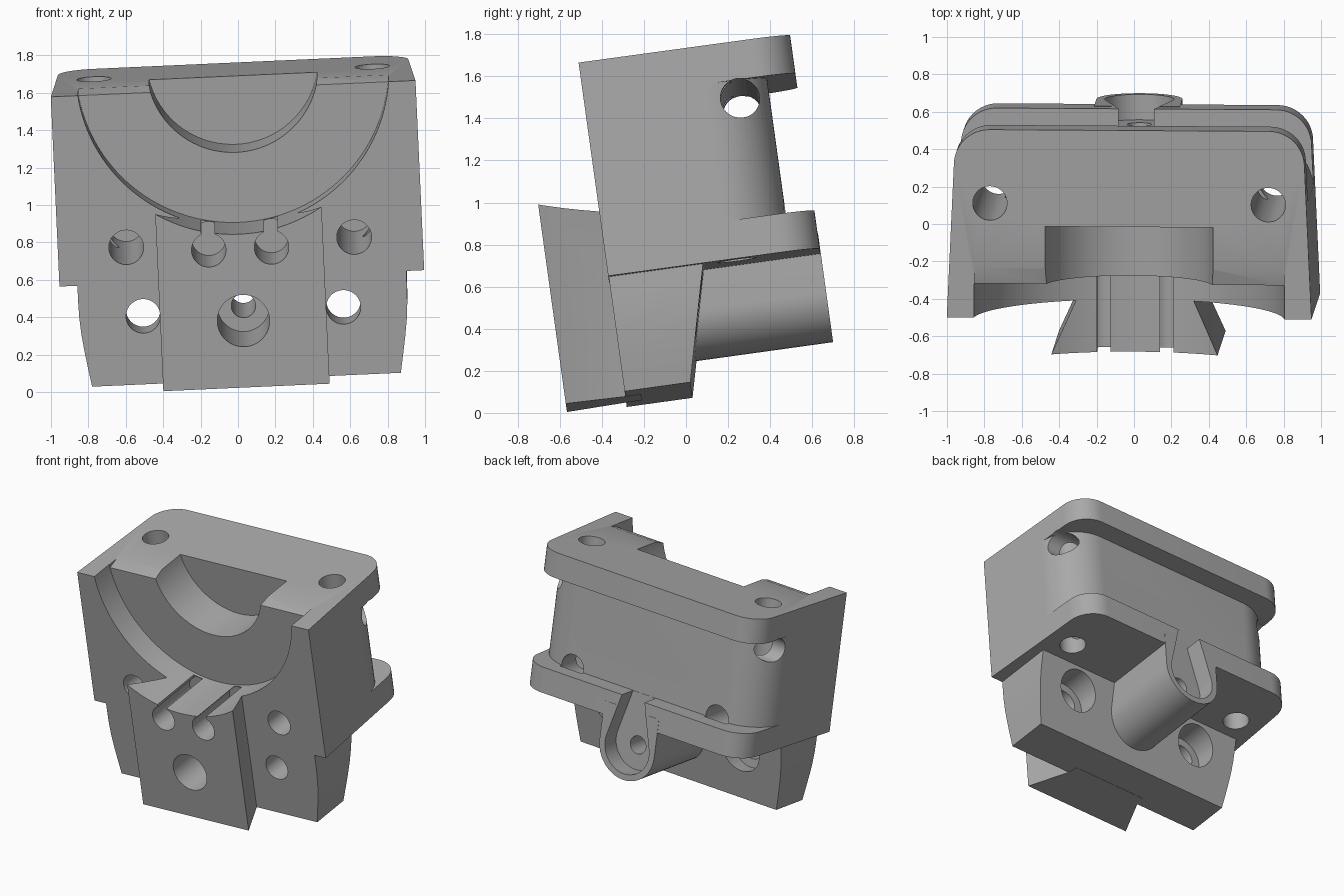
import bpy, bmesh
from math import sin, cos, pi, radians
from mathutils import Matrix

cube = bpy.data.objects.get("Cube")
if cube:
    bpy.data.objects.remove(cube, do_unlink=True)

grey = bpy.data.materials.new("plain grey")
grey.use_nodes = True
grey.diffuse_color = (0.4, 0.4, 0.4, 1)
grey.node_tree.nodes["Principled BSDF"].inputs["Base Color"].default_value = (0.4, 0.4, 0.4, 1)

PLACE = {"x": lambda p, t: (t, p[0], p[1]),
         "y": lambda p, t: (p[0], t, p[1]),
         "z": lambda p, t: (p[0], p[1], t)}


def prism(name, points, axis, start, end):
    """Extrude a flat outline along an axis."""
    bm = bmesh.new()
    rings = [[bm.verts.new(PLACE[axis](p, t)) for p in points] for t in (start, end)]
    n = len(points)
    bm.faces.new(rings[0])
    bm.faces.new(rings[1])
    for i in range(n):
        j = (i + 1) % n
        bm.faces.new((rings[0][i], rings[0][j], rings[1][j], rings[1][i]))
    bmesh.ops.recalc_face_normals(bm, faces=bm.faces)
    mesh = bpy.data.meshes.new(name)
    bm.to_mesh(mesh)
    bm.free()
    mesh.materials.append(grey)
    ob = bpy.data.objects.new(name, mesh)
    bpy.context.collection.objects.link(ob)
    return ob


def arc(cx, cy, r, a0, a1, n):
    angles = [radians(a0 + (a1 - a0) * i / n) for i in range(n + 1)]
    return [(cx + r * cos(a), cy + r * sin(a)) for a in angles]


def rod(name, cx, cy, r, axis, start, end, n=48):
    return prism(name, arc(cx, cy, r, 0, 360, n)[:-1], axis, start, end)


def mirrored(half):
    """Close a right-hand half outline with its mirror image."""
    return half + [(-x, y) for x, y in reversed(half)]


FRONT, BACK, CORE, FLOOR = -0.277, 0.737, 0.6, -0.097
LOW, TOP, BASE, LIP = 0.65, 1.675, 0.1, 0.183
AXIS = 1.764           # height of the round recess centre
BOSS = 0.465           # height of the screw boss centre


def side(y):
    """Half width of the tapered body."""
    return 0.976 - 0.046 * (y - FRONT)


# Main body with rounded back corners
r = 0.19
y = BACK - r
body = prism("clamp_body", mirrored([(side(FRONT), FRONT)] + arc(side(y) - r, y, r, 0, 90, 12)),
             "z", LOW, TOP)

# Dovetail rail on the front
rail = prism("dovetail_rail", mirrored([(0.445, -0.56), (0.315, FRONT), (0.3, -0.2)]), "z", BASE, 1.2)

# Lower block: rounded flanks and a sloping back
flank = [(0.826, BASE + 0.002), (0.843, 0.2), (0.859, 0.3), (0.871, 0.39), (0.878, 0.48), (0.88, 0.56), (0.88, 0.7)]
block = prism("lower_block", mirrored(flank), "y", FRONT + 0.002, 0.3)
for v in block.data.vertices:
    if v.co.y > 0:
        v.co.y = 0.04 + 0.25 * (v.co.z - BASE)

# Screw boss under the lower flange
boss = prism("screw_boss", arc(0, BOSS, 0.23, 180, 360, 24) + [(0.23, 0.75), (-0.23, 0.75)],
             "y", -0.05, BACK + 0.002)

cutters = []


def cut(ob):
    cutters.append(ob)


# Waist between the two flanges
r = 0.3
y = CORE - r
cut(prism("waist_cut", mirrored([(1.3, 1.2), (1.3, y)] + arc(side(y) - r, y, r, 0, 90, 16)),
          "z", LOW + LIP, TOP - LIP))

# Round recess, inner half-round pocket and the slope above the recess floor
cut(rod("recess_cut", 0, AXIS, 0.836, "y", -0.8, FLOOR, 128))
cut(rod("pocket_cut", 0, AXIS, 0.458, "y", -0.3, 0.216, 96))
cut(prism("slope_cut", [(-0.3, 1.65), (FLOOR, 1.65), (0.077, 1.7), (-0.3, 1.7)], "x", -0.828, 0.828))

# Keyhole hollow in the boss and lower flange
cut(prism("keyhole_cut", arc(0, BOSS, 0.185, 165, 375, 32) +
          [(0.095, LOW + LIP), (0.095, 1), (-0.095, 1), (-0.095, LOW + LIP)],
          "y", CORE + 0.002, 0.9))
cut(rod("boss_bore", 0, 0.46, 0.14, "y", -0.8, 0.03))
cut(rod("boss_screw_hole", 0, 0.46, 0.065, "y", -0.1, 0.7))

# Cross pin hole along the width
cut(rod("cross_hole", 0.46, 1.405, 0.093, "x", -1.3, 1.3))

for s in (-1, 1):
    cut(rod("vertical_hole", s * 0.745, 0.34, 0.092, "z", 0.5, 1.9))
    cut(rod("outer_hole", s * 0.61, 0.845, 0.093, "y", -0.4, 0.62))
    cut(rod("lower_hole", s * 0.536, 0.47, 0.092, "y", -0.4, 0.3))
    cut(rod("lower_counterbore", s * 0.536, 0.47, 0.155, "y", -0.02, 0.4))
    cut(rod("rail_hole", s * 0.168, 0.85, 0.092, "y", -0.8, -0.11))
    x = s * 0.168
    cut(prism("rail_slot", [(x - 0.036, 0.85), (x + 0.036, 0.85), (x + 0.036, 1.1), (x - 0.036, 1.1)],
              "y", -0.8, -0.12))

# Join the solids, then take away the cutters
added = [rail, block, boss]
for ob in added + cutters:
    mod = body.modifiers.new(ob.name, "BOOLEAN")
    mod.operation = "UNION" if ob in added else "DIFFERENCE"
    mod.solver = "EXACT"
    mod.object = ob
    ob.hide_render = True
bpy.context.view_layer.update()
graph = bpy.context.evaluated_depsgraph_get()
solid = bpy.data.meshes.new_from_object(body.evaluated_get(graph))
body.modifiers.clear()
body.data = solid
for ob in added + cutters:
    bpy.data.objects.remove(ob, do_unlink=True)
solid.materials.clear()
solid.materials.append(grey)
for p in solid.polygons:
    p.material_index = 0

# Lean the finished clamp
solid.transform(Matrix.Rotation(radians(7.9), 4, "X") @ Matrix.Rotation(radians(-2.6), 4, "Y")
                @ Matrix.Translation((0.05, 0, 0)))

bpy.ops.object.select_all(action="DESELECT")
body.select_set(True)
bpy.context.view_layer.objects.active = body
bpy.ops.object.shade_smooth_by_angle(angle=radians(25))
